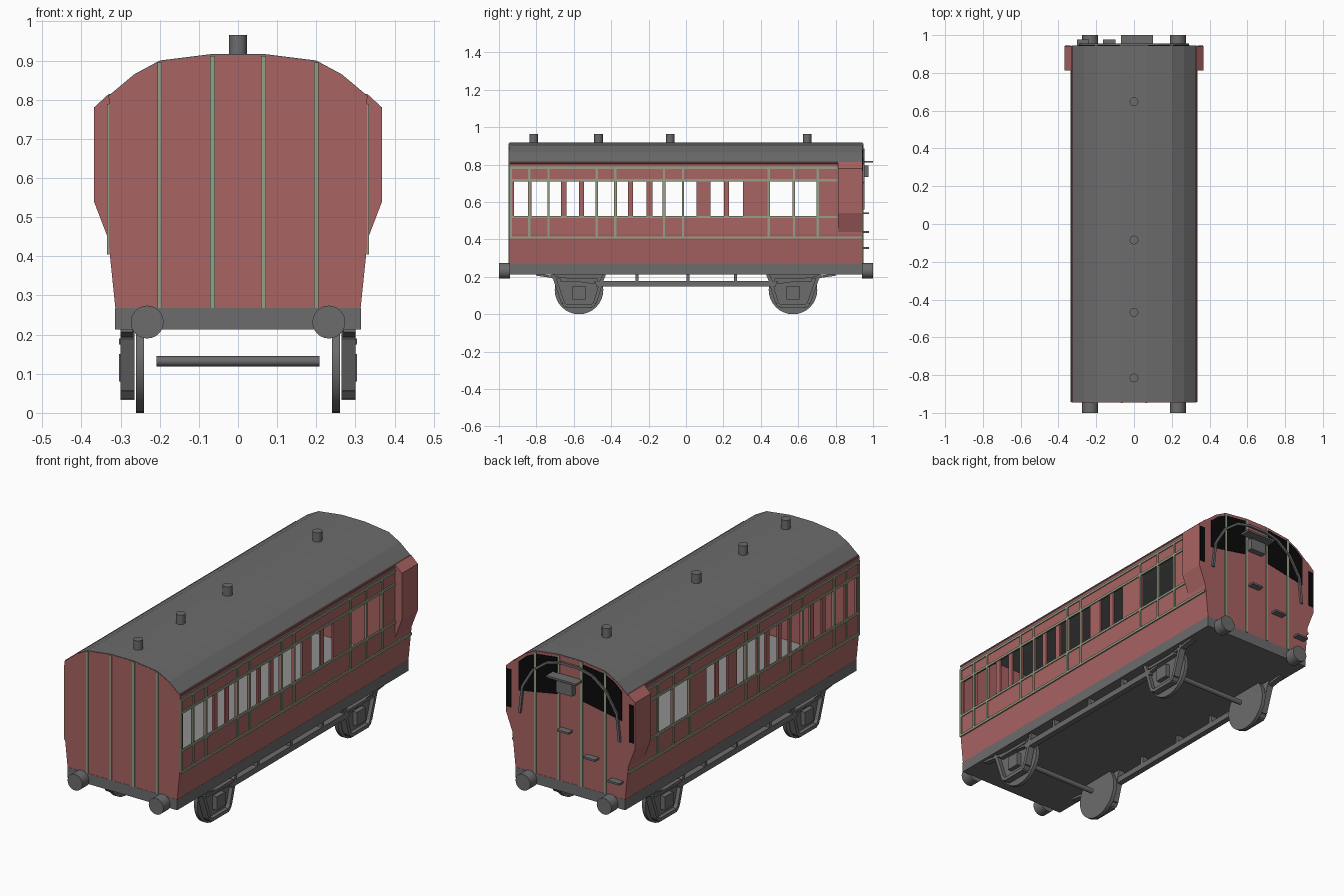
import bpy, bmesh, math
from mathutils import Vector

cube = bpy.data.objects.get("Cube")
if cube:
    bpy.data.objects.remove(cube)


def material(name, r, g, b):
    m = bpy.data.materials.new(name)
    m.use_nodes = True
    m.diffuse_color = (r, g, b, 1)
    m.node_tree.nodes["Principled BSDF"].inputs["Base Color"].default_value = (r, g, b, 1)
    return m


RED = material("coach red", .40, .125, .125)
GREY = material("dark grey", .15, .15, .15)
GREEN = material("pale green trim", .30, .35, .24)
BLACK = material("black glass", .003, .003, .003)
FLOOR = material("light grey floor", .28, .28, .28)


def finish(name, bm, mat):
    bmesh.ops.recalc_face_normals(bm, faces=bm.faces)
    mesh = bpy.data.meshes.new(name)
    bm.to_mesh(mesh)
    bm.free()
    mesh.materials.append(mat)
    ob = bpy.data.objects.new(name, mesh)
    bpy.context.collection.objects.link(ob)
    return ob


def prism(name, pts, a, b, mat, axis="y"):
    """Extrude a flat outline from a to b along x or y."""
    bm = bmesh.new()
    place = (lambda p, d: (p[0], d, p[1])) if axis == "y" else (lambda p, d: (d, p[0], p[1]))
    face = bm.faces.new([bm.verts.new(place(p, a)) for p in pts])
    res = bmesh.ops.extrude_face_region(bm, geom=[face])
    shift = Vector((0, b - a, 0) if axis == "y" else (b - a, 0, 0))
    bmesh.ops.translate(bm, vec=shift, verts=[v for v in res["geom"] if isinstance(v, bmesh.types.BMVert)])
    return finish(name, bm, mat)


def box(name, x, y, z, mat):
    return prism(name, [(x[0], z[0]), (x[1], z[0]), (x[1], z[1]), (x[0], z[1])], y[0], y[1], mat)


def strut(name, p, q, w, a, b, mat, axis="x"):
    """Flat bar between two points of a plane."""
    p, q = Vector(p), Vector(q)
    d = (q - p).normalized() * w / 2
    n = Vector((-d.y, d.x))
    return prism(name, [p + n, q + n, q - n, p - n], a, b, mat, axis)


def cylinder(name, loc, r, depth, mat, rot=(0, 0, 0), sides=24):
    bpy.ops.mesh.primitive_cylinder_add(vertices=sides, radius=r, depth=depth, location=loc, rotation=rot)
    ob = bpy.context.object
    ob.name = name
    ob.data.materials.append(mat)
    bpy.ops.object.shade_smooth_by_angle()
    return ob


def mirror(half):
    return half + [(-x, z) for x, z in reversed(half)]


END = .943
QUARTER = math.pi / 2

# Roof shell
arch = mirror([(.333, .808), (.265, .865), (.2, .9), (.065, .917)])
inner = [(x * .97, z - .012) for x, z in reversed(arch)]
prism("roof", arch + inner, -END, END, GREY)
for y in (-.815, -.468, -.085, .648):
    cylinder("roof_vent", (0, y, .935), .023, .06, GREY)

# End walls and their trim
outline = mirror([(.313, .265), (.33, .43), (.33, .808), (.265, .863), (.2, .897), (.065, .914)])
for name, s in (("front", -1), ("back", 1)):
    prism(name + "_wall", outline, s * (END - .012), s * (END + .001), RED)
    for x, top in ((.065, .912), (.2, .895)):
        for sx in (x, -x):
            box(name + "_trim", (sx - .006, sx + .006), (s * END, s * (END + .005)), (.268, top), GREEN)

# Side walls: lower panel, top band and the posts between windows
windows = [(-.92, -.84), (-.825, -.74), (-.73, -.668), (-.64, -.573), (-.545, -.485),
           (-.47, -.385), (-.37, -.31), (-.283, -.21), (-.18, -.125), (-.11, -.022),
           (-.01, .055), (.13, .203), (.23, .305), (.45, .57), (.583, .7)]
edges = [-END] + [v for w in windows for v in w] + [END]
posts = list(zip(edges[::2], edges[1::2]))
for side, s in (("left", 1), ("right", -1)):
    out, ins = s * .33, s * .32
    prism(side + "_lower_panel", [(s * .313, .265), (out, .43), (out, .52), (ins, .52), (ins, .43), (s * .303, .265)],
          -END, END, RED)
    box(side + "_top_band", (ins, out), (-END, END), (.715, .815), RED)
    for a, b in posts:
        box(side + "_window_post", (ins, out), (a, b), (.52, .715), RED)
    face = (s * .328, s * .335)
    for z in (.41, .52, .717, .783):
        stop = END if z < .5 else .81
        box(side + "_rail_trim", face, (-END, stop), (z - .006, z + .006), GREEN)
    for y in (-.937, -.838, -.735, -.477, -.378, -.117, -.016, .443, .577, .705):
        box(side + "_door_trim", face, (y - .006, y + .006), (.41, .783), GREEN)

    # Guard lookout
    prism(side + "_lookout", [(s * .322, .42), (s * .368, .54), (s * .368, .78), (out, .815)], .812, END, RED)
    box(side + "_lookout_glass", (s * .336, s * .364), (END, END + .003), (.57, .765), BLACK)

    # Back window under the roof curve
    prism("back_glass", [(s * .075, .71), (s * .295, .67), (s * .295, .82), (s * .25, .86), (s * .195, .885), (s * .075, .9)],
          END, END + .004, BLACK)

# Curved pipe on the back wall
pipe = mirror([(.285, .56), (.27, .7), (.21, .8), (.13, .86), (.05, .88)])
for p, q in zip(pipe, pipe[1:]):
    strut("back_pipe", p, q, .012, END + .001, END + .012, GREY, "y")

# Lamp shelf, lamp box and climbing steps on the back
box("lamp_shelf", (-.07, .1), (END, 1), (.81, .82), GREY)
box("lamp_box", (-.03, .06), (END, .975), (.735, .795), GREY)
for x, z in ((.02, .54), (-.13, .44), (-.27, .355)):
    box("back_step", (x - .033, x + .033), (END, .978), (z - .005, z + .005), GREY)

# Underframe and floor
box("underframe", (-.314, .314), (-.945, .945), (.213, .268), GREY)
box("floor", (-.303, .303), (-.93, .93), (.267, .272), FLOOR)

# Buffers
for s in (-1, 1):
    for x in (-.232, .232):
        cylinder("buffer", (x, s * .97, .232), .042, .06, GREY, (QUARTER, 0, 0))

# Wheels, axles and axle guards
guard = [(-.145, .213), (-.13, .19), (-.085, .06), (-.07, .042), (.07, .042), (.085, .06), (.125, .19), (.135, .213)]
for y in (-.572, .572):
    cylinder("axle", (0, y, .132), .013, .416, GREY, (0, QUARTER, 0), 16)
    for s in (-1, 1):
        cylinder("wheel", (s * .25, y, .13), .13, .02, GREY, (0, QUARTER, 0), 32)
        flip = 1 if y < 0 else -1
        pts = [(y + flip * a, z) for a, z in guard]
        prism("axle_guard", pts, s * .265, s * .28, GREY, "x")
        for p, q in zip(pts, pts[1:]):
            strut("guard_rim", p, q, .018, s * .265, s * .3, GREY, "x")
        box("axle_box", (s * .275, s * .304), (y - .035, y + .035), (.08, .15), GREY)
        box("spring", (s * .275, s * .304), (y - .1, y + .1), (.175, .19), GREY)

# Truss bars along both sides
for s in (-1, 1):
    a, b = s * .27, s * .3
    box("truss_bar", (a, b), (-.48, .48), (.148, .178), GREY)
    for y in (-.262, .01, .265):
        box("truss_post", (a, b), (y - .008, y + .008), (.17, .215), GREY)
    for e in (-1, 1):
        strut("truss_brace", (e * .8, .212), (e * .46, .163), .012, a, b, GREY)
        strut("truss_end", (e * .435, .215), (e * .47, .15), .014, a, b, GREY)
